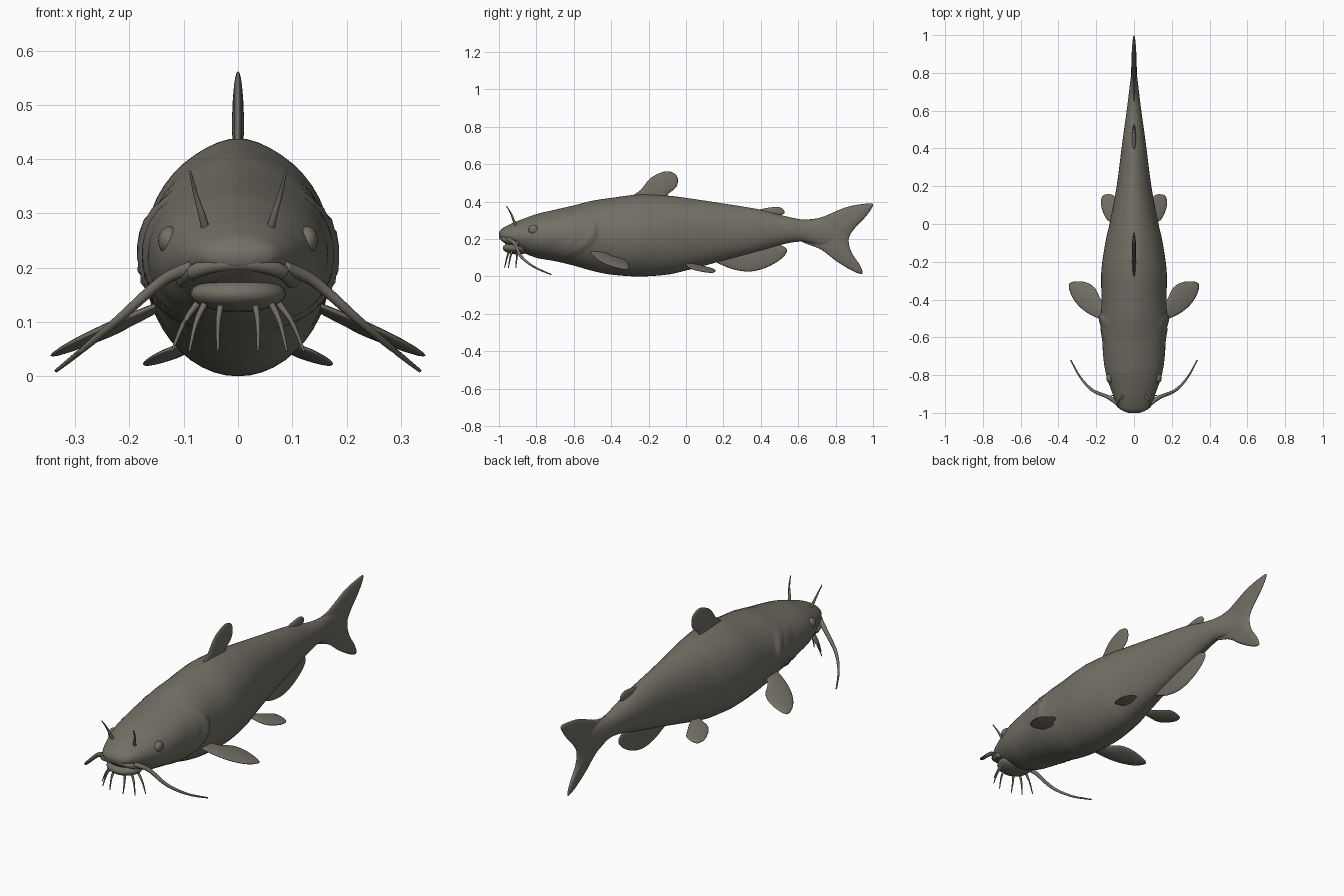
import bpy, bmesh, math
from mathutils import Vector

cube = bpy.data.objects.get("Cube")
if cube:
    bpy.data.objects.remove(cube, do_unlink=True)

skin = bpy.data.materials.new("grey brown skin")
skin.use_nodes = True
COLOUR = (0.17, 0.16, 0.13, 1)
skin.diffuse_color = COLOUR
skin.node_tree.nodes["Principled BSDF"].inputs["Base Color"].default_value = COLOUR


def finish(name, bm):
    """Turn a bmesh into a smooth shaded object."""
    bmesh.ops.recalc_face_normals(bm, faces=bm.faces)
    for face in bm.faces:
        face.smooth = True
    mesh = bpy.data.meshes.new(name)
    bm.to_mesh(mesh)
    bm.free()
    mesh.materials.append(skin)
    obj = bpy.data.objects.new(name, mesh)
    bpy.context.collection.objects.link(obj)
    return obj


def bridge(bm, a, b):
    n = len(a)
    for i in range(n):
        bm.faces.new((a[i], a[(i + 1) % n], b[(i + 1) % n], b[i]))


def spline(a, b, c, d, t):
    """Catmull-Rom point between b and c."""
    return b + 0.5 * t * (c - a + t * (2 * a - 5 * b + 4 * c - d + t * (3 * (b - c) + d - a)))


def sample(points, steps, closed=False):
    pts = [Vector(p) for p in points]
    n = len(pts)
    pick = (lambda i: pts[i % n]) if closed else (lambda i: pts[max(0, min(n - 1, i))])
    out = [spline(pick(i - 1), pick(i), pick(i + 1), pick(i + 2), k / steps)
           for i in range(n if closed else n - 1) for k in range(steps)]
    return out if closed else out + [pts[-1]]


# Body stations: y, half width, top, bottom
STATIONS = [
    (-1.0, .03, .235, .205), (-.985, .065, .255, .19), (-.95, .09, .275, .165),
    (-.9, .113, .297, .14), (-.8, .147, .333, .1), (-.7, .163, .357, .082),
    (-.6, .168, .38, .058), (-.5, .174, .405, .03), (-.4, .172, .42, .01),
    (-.25, .173, .438, 0), (-.1, .152, .432, .01), (0, .13, .42, .032),
    (.2, .092, .39, .085), (.4, .066, .357, .138), (.52, .05, .325, .172),
    (.62, .036, .305, .186), (.72, .024, .3, .165), (.82, .012, .29, .16),
]


def gill_ridge(y, z):
    """Raised folds along the gill covers, with a sharp step behind."""
    fade = max(0, min(1, (.35 - z) / .05)) * max(0, min(1, (z - .03) / .05))
    total = 0
    for shift, height in ((0, .014), (.07, .007)):
        g = y + shift + .485 + 8 * (z - .245) ** 2
        if -.07 < g <= 0:
            total += height * (1 + g / .07)
        elif 0 < g < .014:
            total += height * (1 - g / .014)
    return total * fade


bm = bmesh.new()
previous = None
SIDES = 48
for y, w, top, low in sample(STATIONS, 9):
    mid, half = (top + low) / 2, (top - low) / 2
    ring = []
    for i in range(SIDES):
        a = 2 * math.pi * i / SIDES
        s, c = math.sin(a), math.cos(a)
        z = mid + half * s
        pinch = 1 - .22 * max(0, s) ** 6
        x = c * pinch * (w + gill_ridge(y, z))
        ring.append(bm.verts.new((x, y, z)))
    if previous:
        bridge(bm, previous, ring)
    else:
        bm.faces.new(ring)
    previous = ring
bm.faces.new(previous)
finish("body", bm)


def ball(name, centre, size):
    bm = bmesh.new()
    bmesh.ops.create_uvsphere(bm, u_segments=28, v_segments=16, radius=1)
    bmesh.ops.scale(bm, vec=size, verts=bm.verts)
    bmesh.ops.translate(bm, vec=centre, verts=bm.verts)
    return finish(name, bm)


def tube(name, points, start, end, side=1):
    """Tapered tube along a smooth path; side mirrors it in x."""
    path = sample([(side * x, y, z) for x, y, z in points], 8)
    bm = bmesh.new()
    previous = None
    for i, p in enumerate(path):
        d = path[min(i + 1, len(path) - 1)] - path[max(i - 1, 0)]
        u = d.cross(Vector((0, .6, .8)) if abs(d.normalized().x) > .5 else Vector((1, 0, 0))).normalized()
        v = d.cross(u).normalized()
        r = start + (end - start) * i / (len(path) - 1)
        ring = [bm.verts.new(p + r * (u * math.cos(a) + v * math.sin(a)))
                for a in (k * math.pi / 5 for k in range(10))]
        if previous:
            bridge(bm, previous, ring)
        else:
            bm.faces.new(ring)
        previous = ring
    bm.faces.new(previous)
    return finish(name, bm)


def fin(name, outline, centre, thick, place):
    """Rounded thin fin: rings shrink to the centre while they thicken."""
    edge = sample(outline, 6, closed=True)
    hub = Vector(centre)
    bm = bmesh.new()
    rim = [bm.verts.new(place(p.x, p.y, 0)) for p in edge]
    for sign in (1, -1):
        previous = rim
        for s in (.97, .9, .75, .5, .25):
            h = sign * thick * math.sqrt(1 - s * s)
            pts = [hub + (p - hub) * s for p in edge]
            ring = [bm.verts.new(place(p.x, p.y, h)) for p in pts]
            bridge(bm, previous, ring)
            previous = ring
        tip = bm.verts.new(place(hub.x, hub.y, sign * thick))
        for i in range(len(ring)):
            bm.faces.new((ring[i - 1], ring[i], tip))
    return finish(name, bm)


# Fins on the centre line, drawn in y and z
def upright(u, v, h):
    return (h, u, v)


fin("tail_fin", [(.6, .29), (.72, .315), (.85, .368), (.95, .388), (1.0, .385), (.965, .325),
                 (.9, .255), (.87, .2), (.885, .13), (.93, .06), (.943, .015), (.89, .03),
                 (.8, .085), (.72, .145), (.6, .2)], (.78, .22), .015, upright)
fin("dorsal_fin", [(-.29, .42), (-.24, .465), (-.19, .525), (-.115, .561), (-.06, .55),
                   (-.043, .515), (-.055, .475), (-.1, .435), (-.1, .4), (-.2, .4)],
    (-.14, .46), .011, upright)
fin("adipose_fin", [(.36, .345), (.43, .366), (.5, .37), (.527, .345), (.505, .328), (.42, .33)],
    (.46, .345), .01, upright)
fin("anal_fin", [(.15, .09), (.2, .058), (.27, .034), (.35, .027), (.435, .05), (.51, .095),
                 (.54, .14), (.5, .168), (.4, .17), (.25, .12)], (.38, .11), .012, upright)

# Features that come in pairs
for side, word in ((1, "left"), (-1, "right")):
    fin(word + "_pectoral_fin",
        [(.13, -.51), (.2, -.495), (.275, -.45), (.328, -.385), (.342, -.315), (.27, -.305),
         (.21, -.335), (.175, -.4), (.13, -.45)], (.23, -.4), .012,
        lambda u, v, h: (side * u, v, .122 - .38 * (u - .17) - .1 * (v + .5) + h))
    fin(word + "_pelvic_fin",
        [(.06, 0), (.09, .002), (.14, .02), (.17, .08), (.174, .13), (.155, .155), (.11, .152),
         (.085, .11), (.06, .05)], (.12, .08), .009,
        lambda u, v, h: (side * u, v, .062 - .3 * (u - .09) - .12 * v + h))
    ball(word + "_eye", (side * .127, -.815, .25), (.02, .028, .026))
    ball(word + "_nostril", (side * .06, -.945, .252), (.008, .008, .006))
    tube(word + "_long_barbel",
         [(.085, -.95, .2), (.14, -.915, .175), (.22, -.88, .105), (.285, -.81, .05),
          (.335, -.72, .01)], .013, .003, side)
    tube(word + "_nasal_barbel",
         [(.058, -.905, .265), (.066, -.92, .295), (.078, -.935, .335), (.088, -.96, .377)],
         .009, .002, side)
    chin = (((.03, -.945), (.037, -.97)), ((.058, -.93), (.09, -.95)), ((.07, -.9), (.122, -.91)))
    for number, ((x, y), (tx, ty)) in enumerate(chin):
        tube(f"{word}_chin_barbel_{number + 1}",
             [(x, y, .14), ((x + tx) / 2 + .003, (y + ty) / 2, .1), (tx, ty, .045)],
             .007, .002, side)

# Mouth
ball("lower_jaw", (0, -.9, .152), (.088, .08, .034))
tube("upper_lip", [(-.1, -.895, .175), (-.085, -.95, .19), (-.05, -.977, .203), (0, -.986, .208),
                   (.05, -.977, .203), (.085, -.95, .19), (.1, -.895, .175)], .014, .014)
